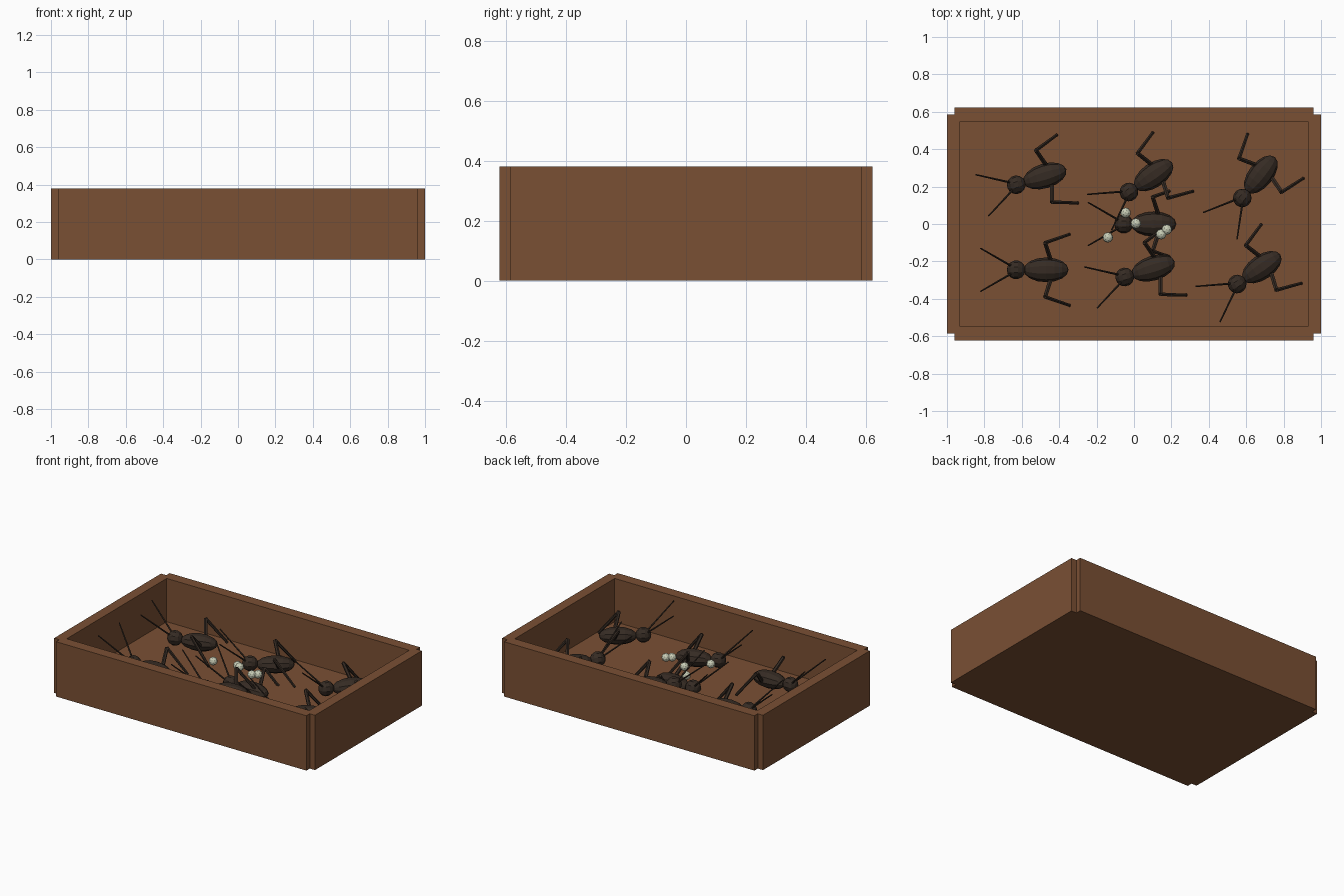
import bpy, bmesh, math
from mathutils import Matrix, Vector

if "Cube" in bpy.data.objects:
    bpy.data.objects.remove(bpy.data.objects["Cube"])


def material(name, rgb):
    m = bpy.data.materials.new(name)
    m.diffuse_color = (*rgb, 1)
    m.use_nodes = True
    m.node_tree.nodes["Principled BSDF"].inputs["Base Color"].default_value = m.diffuse_color
    return m


WOOD = material("brown_wood", (0.195, 0.08, 0.034))
SHELL = material("dark_insect_shell", (0.036, 0.024, 0.017))
PALE = material("pale_pellet", (0.58, 0.61, 0.47))


def add_object(name, mesh, loc=(0, 0, 0), turn=0):
    ob = bpy.data.objects.new(name, mesh)
    ob.location = loc
    ob.rotation_euler.z = turn
    bpy.context.collection.objects.link(ob)
    return ob


def finish(bm, name, mat):
    mesh = bpy.data.meshes.new(name)
    bm.to_mesh(mesh)
    bm.free()
    mesh.materials.append(mat)
    return mesh


def box(name, size, loc):
    bm = bmesh.new()
    bmesh.ops.create_cube(bm, size=1, matrix=Matrix.Diagonal((*size, 1)))
    add_object(name, finish(bm, name, WOOD), loc)


def ball(bm, center, radii, segments, rings):
    # poles lie along the length of the body
    mat = Matrix.Translation(center) @ Matrix.Diagonal((*radii, 1)) @ Matrix.Rotation(math.pi / 2, 4, 'Y')
    bmesh.ops.create_uvsphere(bm, u_segments=segments, v_segments=rings, radius=1, matrix=mat)


def rod(bm, a, b, r1, r2, sides=6):
    a, b = Vector(a), Vector(b)
    d = b - a
    mat = Matrix.Translation((a + b) / 2) @ d.to_track_quat('Z', 'Y').to_matrix().to_4x4()
    bmesh.ops.create_cone(bm, cap_ends=True, segments=sides, radius1=r1, radius2=r2,
                          depth=d.length, matrix=mat)


# Open tray: floor, long walls and short walls with notched corners
H = 0.38
FLOOR = 0.08
box("tray_floor", (1.92, 1.17, FLOOR), (0, 0, FLOOR / 2))
for side, label in ((-1, "front"), (1, "back")):
    box(label + "_wall", (1.92, 0.075, H), (0, side * 0.5845, H / 2))
for side, label in ((-1, "left"), (1, "right")):
    box(label + "_wall", (0.07, 1.17, H), (side * 0.965, 0, H / 2))

# Insect: body, head, mirrored antennae and folded hind legs
bm = bmesh.new()
ball(bm, (0.105, 0, 0.09), (0.12, 0.066, 0.056), 10, 8)
ball(bm, (-0.055, 0, 0.097), (0.05, 0.05, 0.05), 10, 7)
for s in (-1, 1):
    rod(bm, (-0.08, s * 0.02, 0.12), (-0.245, s * 0.115, 0.28), 0.006, 0.004, 5)
    hip, knee, foot = (0.13, s * 0.05, 0.09), (0.10, s * 0.145, 0.19), (0.23, s * 0.19, 0.02)
    rod(bm, hip, knee, 0.013, 0.012)
    rod(bm, knee, foot, 0.011, 0.009)
insect = finish(bm, "insect", SHELL)

# One insect low in the middle, six turned in two rows
add_object("insect_middle", insect)
rows = (("front", (-0.575, -0.245), (0.003, -0.267), (0.597, -0.29)),
        ("back", (-0.577, 0.226), (0.018, 0.202), (0.613, 0.182)))
for j, (label, *spots) in enumerate(rows):
    for i, (x, y) in enumerate(spots):
        add_object(f"insect_{label}_{i + 1}", insect, (x, y, FLOOR), 0.3 * (i + j))

# Pale food pellets
bm = bmesh.new()
bmesh.ops.create_icosphere(bm, subdivisions=2, radius=0.028)
pellet = finish(bm, "pellet", PALE)
for i, p in enumerate(((-0.14, -0.072, 0.255), (-0.045, 0.06, 0.2), (0.01, 0.003, 0.226),
                       (0.145, -0.055, 0.232), (0.175, -0.03, 0.232))):
    add_object(f"pellet_{i + 1}", pellet, p)
